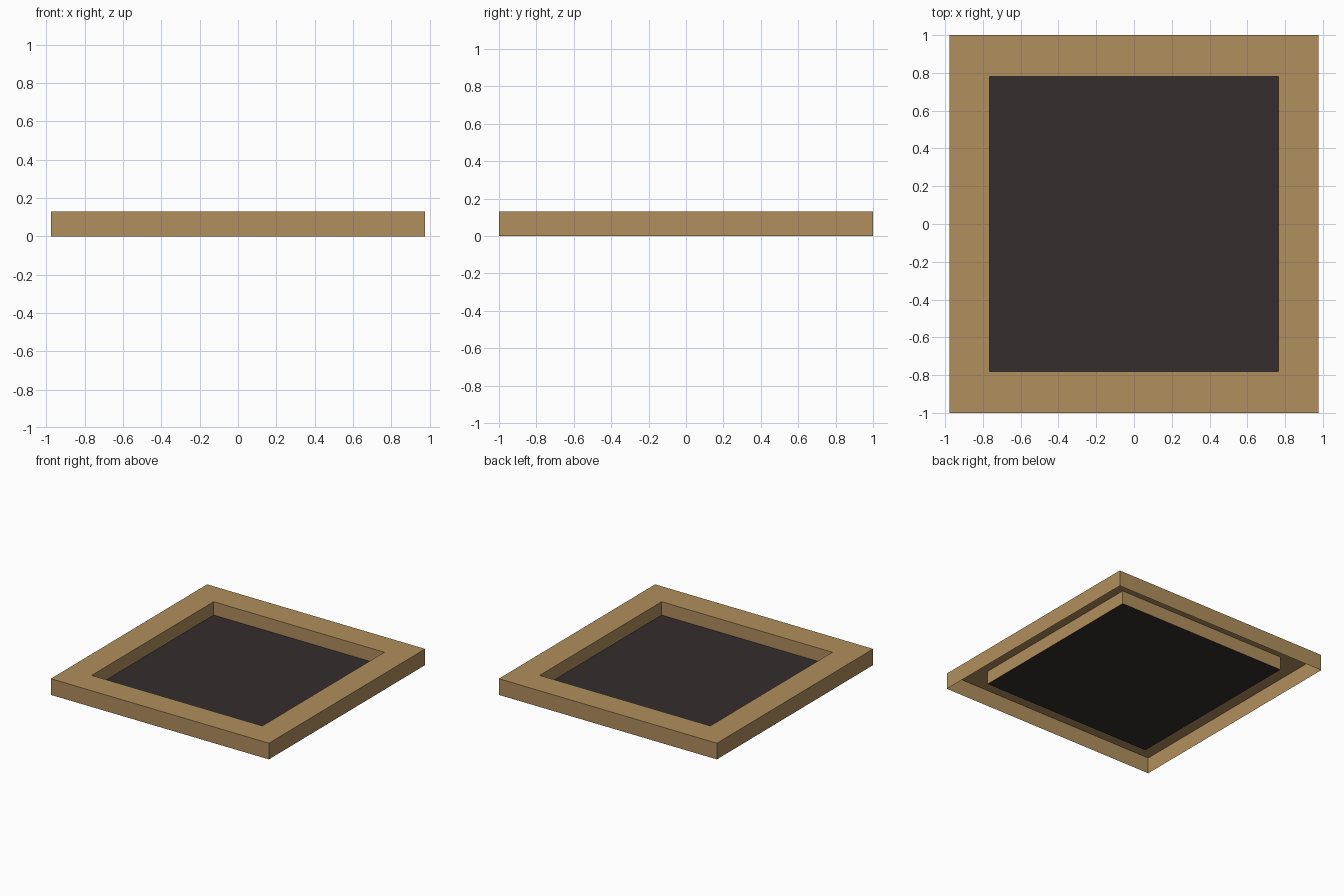
import bpy, bmesh

if "Cube" in bpy.data.objects:
    bpy.data.objects.remove(bpy.data.objects["Cube"])


def material(name, rgb):
    m = bpy.data.materials.new(name)
    m.diffuse_color = (*rgb, 1.0)
    m.use_nodes = True
    m.node_tree.nodes["Principled BSDF"].inputs["Base Color"].default_value = m.diffuse_color
    return m


def make_object(name, bm, mat):
    mesh = bpy.data.meshes.new(name)
    bm.to_mesh(mesh)
    bm.free()
    mesh.materials.append(mat)
    ob = bpy.data.objects.new(name, mesh)
    bpy.context.collection.objects.link(ob)
    return ob


def ring(bm, hx, hy, z):
    return [bm.verts.new((sx * hx, sy * hy, z))
            for sx, sy in ((-1, -1), (1, -1), (1, 1), (-1, 1))]


wood = material("tan wood", (0.44, 0.272, 0.108))
dark = material("dark panel", (0.037, 0.026, 0.027))

OUTER = (0.977, 1.0)
INNER = (0.765, 0.781)
TOP, PANEL_Z = 0.131, 0.023

# Frame: hollow underneath, outer skirt, flat top rim and inner lip
bm = bmesh.new()
rings = [ring(bm, *OUTER, 0), ring(bm, *OUTER, TOP),
         ring(bm, *INNER, TOP), ring(bm, *INNER, PANEL_Z)]
for a, b in zip(rings, rings[1:]):
    for i in range(4):
        j = (i + 1) % 4
        bm.faces.new((a[i], a[j], b[j], b[i]))
make_object("frame", bm, wood)

# Recessed dark panel closing the opening
bm = bmesh.new()
bm.faces.new(ring(bm, *INNER, PANEL_Z))
make_object("recessed_panel", bm, dark)
